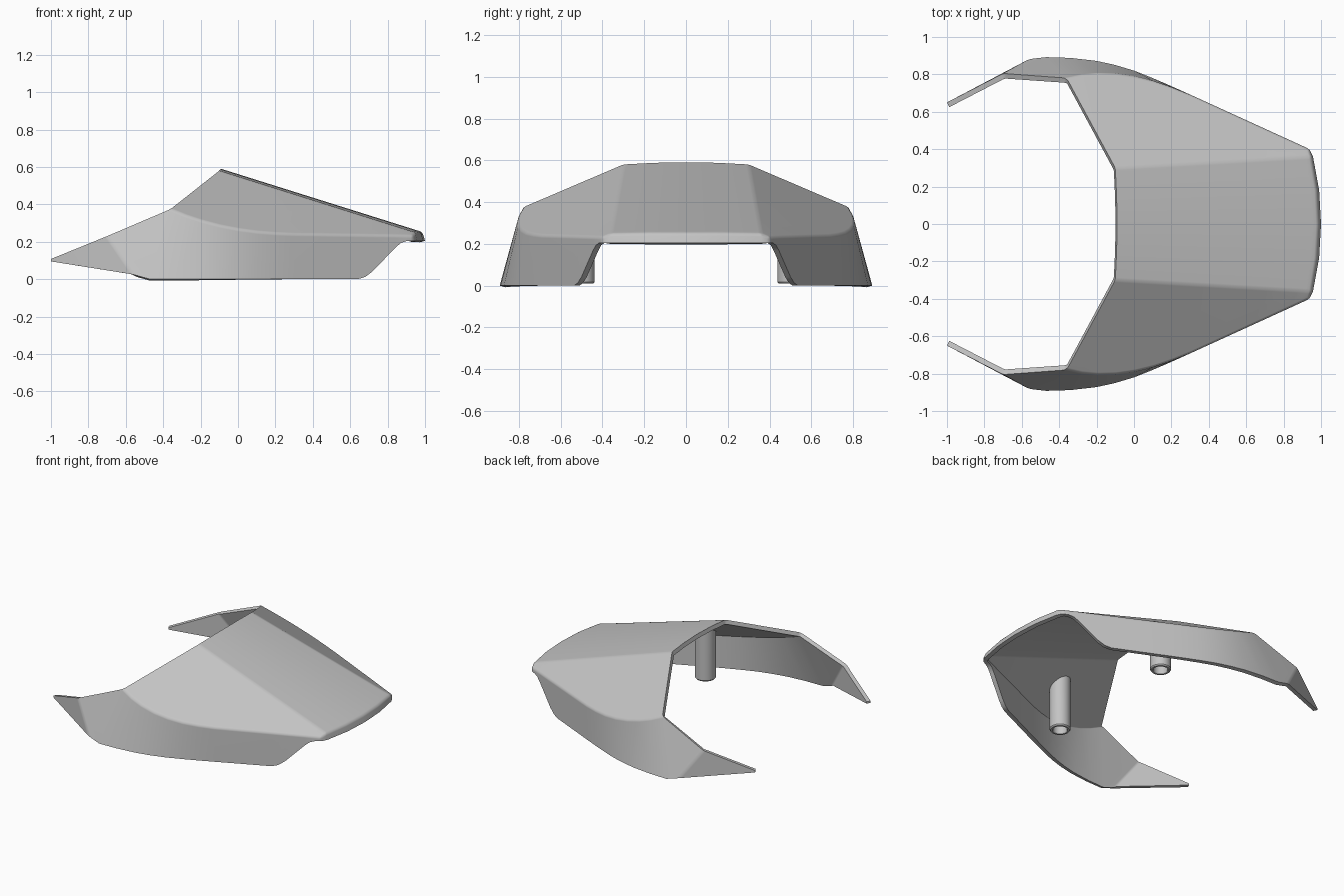
import bpy, bmesh, math
from mathutils import Vector

cube = bpy.data.objects.get("Cube")
if cube:
    bpy.data.objects.remove(cube, do_unlink=True)

grey = bpy.data.materials.new("satin_grey")
grey.use_nodes = True
grey.diffuse_color = (0.55, 0.55, 0.55, 1)
grey.node_tree.nodes["Principled BSDF"].inputs["Base Color"].default_value = (0.55, 0.55, 0.55, 1)


def sloped(x, y):
    """Point on the flat sloping side panel."""
    return Vector((x, y, 0.58 - (0.1444 * (x + 0.1) + 0.3003 * (y - 0.3)) / 0.52))


def straight(x):
    """Half width of the tapering front part."""
    return 0.692 - 0.4565 * (x - 0.3)


def add_object(name, bm):
    bmesh.ops.recalc_face_normals(bm, faces=bm.faces)
    mesh = bpy.data.meshes.new(name)
    bm.to_mesh(mesh)
    bm.free()
    mesh.materials.append(grey)
    obj = bpy.data.objects.new(name, mesh)
    bpy.context.collection.objects.link(obj)
    bpy.ops.object.select_all(action='DESELECT')
    obj.select_set(True)
    bpy.context.view_layer.objects.active = obj
    return obj


# Shoulder crease and skirt hem of one half, from rear to nose
rear_curve = [(-0.36, 0.78, -0.47, 0.892), (-0.28, 0.798, -0.34, 0.888),
              (-0.2, 0.806, -0.2, 0.872), (-0.1, 0.804, -0.1, 0.85),
              (0, 0.79, 0, 0.82), (0.1, 0.766, 0.1, 0.78),
              (0.2, 0.732, 0.2, 0.737), (0.3, 0.692, 0.3, 0.692)]
hem_rise = [(0.64, 0), (0.68, 0.012), (0.72, 0.042), (0.84, 0.167),
            (0.87, 0.193), (0.9, 0.203), (0.937, 0.205)]
shoulder = [sloped(a, b) for a, b, c, d in rear_curve]
hem = [Vector((c, d, 0)) for a, b, c, d in rear_curve]
for x, z in hem_rise:
    shoulder.append(sloped(x, straight(x)))
    hem.append(Vector((x, straight(x), z)))

# Top panel lines: ridge, half way, centre
top_lines = [((-0.1, 0.3, 0.58), (0.948, 0.36, 0.249)),
             ((-0.093, 0.15, 0.588), (0.977, 0.18, 0.252)),
             ((-0.09, 0, 0.59), (0.986, 0, 0.252))]
rows = [hem, shoulder]
x0, x1 = shoulder[0].x, shoulder[-1].x
for start, end in top_lines:
    rows.append([Vector(start).lerp(Vector(end), (p.x - x0) / (x1 - x0)) for p in shoulder])

bm = bmesh.new()
grid = [[bm.verts.new(p) for p in row] for row in rows]
for low, high in zip(grid, grid[1:]):
    for i in range(len(low) - 1):
        bm.faces.new((low[i], low[i + 1], high[i + 1], high[i]))

# Nose lip
lip = [grid[0][-1]] + [bm.verts.new(p) for p in
                       ((0.957, 0.36, 0.205), (0.99, 0.18, 0.205), (1, 0, 0.205))]
upper = [row[-1] for row in grid[1:]]
for i in range(3):
    bm.faces.new((lip[i], lip[i + 1], upper[i + 1], upper[i]))

# Arm: bent inward to a point
kink = [bm.verts.new(p) for p in ((-0.56, 0.882, 0.025), (-0.7, 0.805, 0.23))]
tip = [bm.verts.new(p) for p in ((-1, 0.65, 0.095), (-1, 0.65, 0.108))]
bm.faces.new((kink[0], grid[0][0], grid[1][0], kink[1]))
bm.faces.new((tip[0], kink[0], kink[1], tip[1]))

bmesh.ops.recalc_face_normals(bm, faces=bm.faces)
shell = add_object("shell", bm)
if sum(p.normal.z * p.area for p in shell.data.polygons) < 0:
    shell.data.flip_normals()

mirror = shell.modifiers.new("mirror", 'MIRROR')
mirror.use_axis = (False, True, False)
bevel = shell.modifiers.new("soft_creases", 'BEVEL')
bevel.width = 0.014
bevel.segments = 3
bevel.limit_method = 'ANGLE'
bevel.angle_limit = math.radians(18)
bevel.use_clamp_overlap = False
thick = shell.modifiers.new("thickness", 'SOLIDIFY')
thick.thickness = 0.028
thick.offset = -1
bpy.ops.object.convert(target='MESH')
bpy.ops.object.shade_smooth_by_angle(angle=math.radians(32))
shell.modifiers.new("even_shading", 'WEIGHTED_NORMAL').keep_sharp = True

# Hollow mounting posts under the side panels
SIDES = 32
for side, name in ((1, "left_post"), (-1, "right_post")):
    bm = bmesh.new()
    rings = []
    for radius, z in ((0.046, 0.22), (0.046, 0.016), (0.05, 0.01),
                      (0.062, 0.01), (0.068, 0.018), (0.068, None)):
        ring = []
        for i in range(SIDES):
            a = math.tau * i / SIDES
            p = sloped(0.2 + radius * math.cos(a), 0.505 + radius * math.sin(a))
            p.z = p.z - 0.02 if z is None else z
            p.y *= side
            ring.append(bm.verts.new(p))
        rings.append(ring)
    for a, b in zip(rings, rings[1:]):
        for i in range(SIDES):
            j = (i + 1) % SIDES
            bm.faces.new((a[i], a[j], b[j], b[i]))
    bm.faces.new(rings[0])
    bm.faces.new(rings[-1])
    add_object(name, bm)
    bpy.ops.object.shade_smooth_by_angle(angle=math.radians(30))
